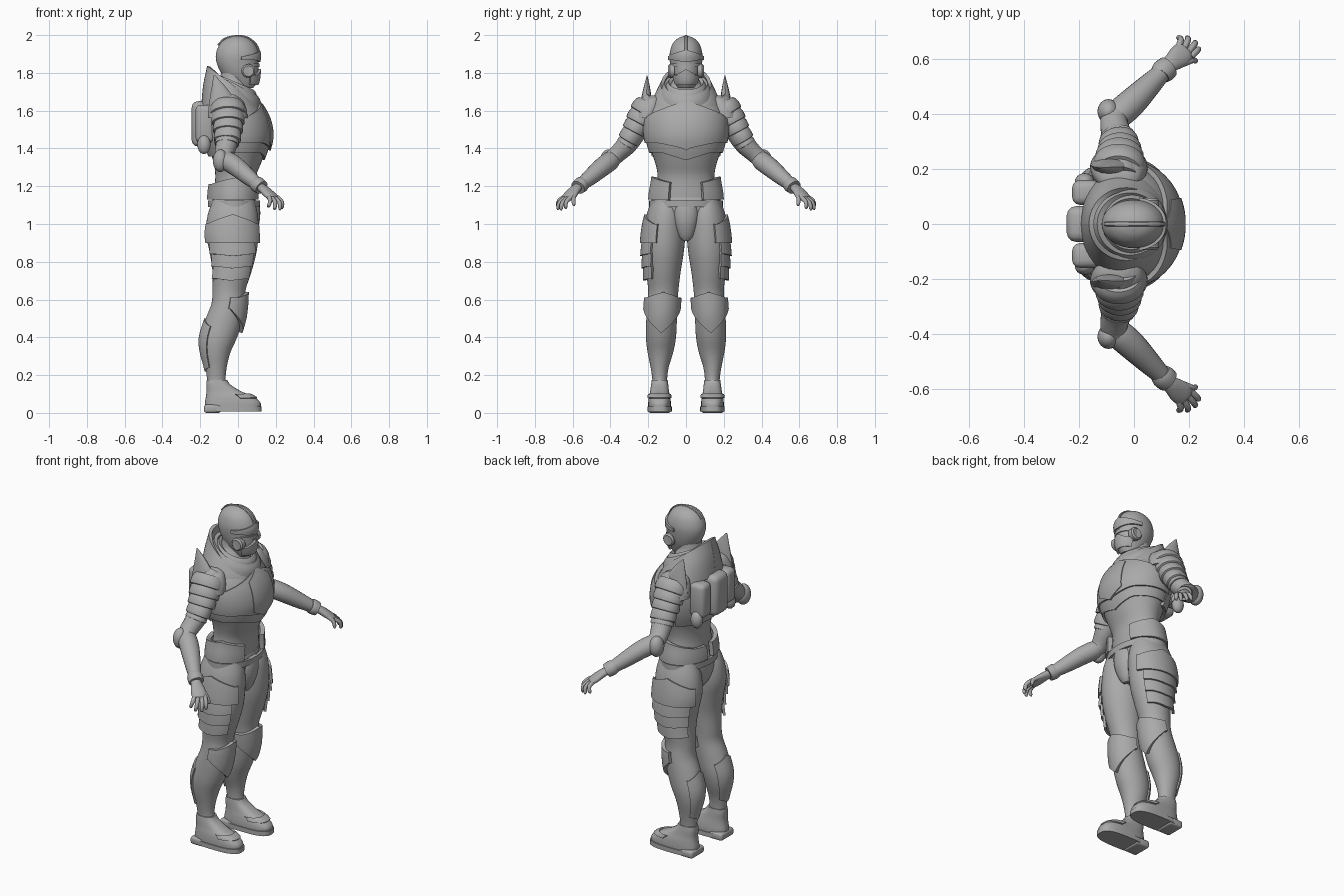
import bpy, bmesh, math
from mathutils import Vector

if "Cube" in bpy.data.objects:
    bpy.data.objects.remove(bpy.data.objects["Cube"])

armor = bpy.data.materials.new("armor grey")
armor.diffuse_color = (0.4, 0.4, 0.4, 1)
armor.use_nodes = True
armor.node_tree.nodes["Principled BSDF"].inputs["Base Color"].default_value = armor.diffuse_color


def finish(name, bm, mirror=False, thick=0.0, angle=40):
    bmesh.ops.recalc_face_normals(bm, faces=bm.faces)
    me = bpy.data.meshes.new(name)
    bm.to_mesh(me)
    bm.free()
    me.materials.append(armor)
    ob = bpy.data.objects.new(name, me)
    bpy.context.collection.objects.link(ob)
    if thick:
        m = ob.modifiers.new("thickness", 'SOLIDIFY')
        m.thickness, m.offset = thick, 0
    if mirror:
        m = ob.modifiers.new("mirror", 'MIRROR')
        m.use_axis = (False, True, False)
        m.use_mirror_merge = False
    bpy.ops.object.select_all(action='DESELECT')
    ob.select_set(True)
    bpy.context.view_layer.objects.active = ob
    bpy.ops.object.convert(target='MESH')
    bpy.ops.object.shade_smooth_by_angle(angle=math.radians(angle))
    return ob


def curve(rows, sub=4):
    """Catmull-Rom through rows of numbers."""
    out = []
    for i in range(len(rows) - 1):
        a, b, c, d = (rows[max(0, min(len(rows) - 1, i + k))] for k in (-1, 0, 1, 2))
        for s in range(sub):
            t = s / sub
            out.append(tuple(0.5 * (2*q + (r-p)*t + (2*p-5*q+4*r-w)*t*t + (3*q-p-3*r+w)*t**3)
                             for p, q, r, w in zip(a, b, c, d)))
    return out + [tuple(rows[-1])]


def skin(name, rings, closed=True, caps=True, **kw):
    bm = bmesh.new()
    vs = [[bm.verts.new(p) for p in r] for r in rings]
    n = len(vs[0])
    for a, b in zip(vs, vs[1:]):
        for i in range(n if closed else n - 1):
            j = (i + 1) % n
            bm.faces.new((a[i], a[j], b[j], b[i]))
    if closed and caps:
        bm.faces.new(vs[0])
        bm.faces.new(vs[-1])
    return finish(name, bm, **kw)


def on_row(row, a, p=1.0, grow=0.0):
    """Point at angle a (0 = forward) on a row (z, x0, x1, y0, y1)."""
    z, x0, x1, y0, y1 = row
    c, s = math.cos(a), math.sin(a)
    c, s = math.copysign(abs(c)**p, c), math.copysign(abs(s)**p, s)
    return ((x0+x1)/2 + ((x1-x0)/2 + grow)*c, (y0+y1)/2 + ((y1-y0)/2 + grow)*s, z)


def loft(name, rows, p=1.0, n=40, **kw):
    return skin(name, [[on_row(r, 2*math.pi*i/n, p) for i in range(n)] for r in curve(rows)], **kw)


def sample(rows, z):
    for a, b in zip(rows, rows[1:]):
        if z <= b[0]:
            break
    t = max(0, min(1, (z - a[0]) / (b[0] - a[0])))
    return (z,) + tuple(u + (v-u)*t for u, v in zip(a[1:], b[1:]))


def plate(name, rows, low, high, arc, grow=.012, flare=0.0, thick=.018, p=1.0, n=36, **kw):
    """Armor plate hugging a body; low and high edges are functions of angle in degrees."""
    dense = curve(rows, 6)
    rings = []
    for k in range(9):
        t, ring = k / 8, []
        for i in range(n + 1):
            d = arc[0] + (arc[1]-arc[0])*i/n
            z = low(d)*(1-t) + high(d)*t
            ring.append(on_row(sample(dense, z), math.radians(d), p, grow + flare*(1-t)))
        rings.append(ring)
    return skin(name, rings, closed=False, thick=thick, **kw)


def limb(name, rows, n=20, sub=4, **kw):
    """Tube along rows (x, y, z, horizontal radius, other radius)."""
    pts, rings = curve(rows, sub), []
    for i, r in enumerate(pts):
        t = Vector(pts[min(i+1, len(pts)-1)][:3]) - Vector(pts[max(i-1, 0)][:3])
        u = t.cross(Vector((0, 0, 1))).normalized()
        v = u.cross(t).normalized()
        rings.append([Vector(r[:3]) + u*r[3]*math.cos(b) + v*r[4]*math.sin(b)
                      for b in (2*math.pi*k/n for k in range(n))])
    return skin(name, rings, **kw)


def blob(name, c, s, box=False, **kw):
    bm = bmesh.new()
    if box:
        bmesh.ops.create_cube(bm, size=2)
    else:
        bmesh.ops.create_uvsphere(bm, u_segments=24, v_segments=14, radius=1)
    for v in bm.verts:
        v.co = Vector(c) + Vector([a*b for a, b in zip(v.co, s)])
    if box:
        bmesh.ops.bevel(bm, geom=bm.edges[:], offset=min(s)*.6, segments=3, profile=.5, affect='EDGES')
    return finish(name, bm, **kw)


def sym(rows):
    return [(z, a, b, -w, w) for z, a, b, w in rows]


def vee(base, depth, width, mid=0):
    return lambda d: base + depth*max(0, 1 - abs(d - mid)/width)


def flat(z):
    return lambda d: z


# Torso and pelvis
TORSO = sym([(1.05, -.13, .085, .165), (1.15, -.13, .09, .165), (1.25, -.12, .095, .15),
             (1.33, -.13, .125, .165), (1.40, -.155, .15, .19), (1.47, -.17, .163, .205),
             (1.55, -.175, .15, .205), (1.62, -.165, .115, .185), (1.69, -.13, .06, .13),
             (1.75, -.10, .045, .075), (1.80, -.09, .045, .065)])
loft("torso", TORSO)
loft("pelvis", sym([(.92, -.08, .04, .03), (.97, -.13, .08, .09), (1.04, -.15, .095, .165),
                    (1.10, -.145, .098, .19), (1.14, -.13, .09, .175)]))
plate("chest_plate", TORSO, vee(1.43, -.03, 40), vee(1.56, .09, 75), (-115, 115), grow=.012)
plate("chest_center", TORSO, vee(1.44, -.05, 26), vee(1.60, .055, 26), (-24, 24), grow=.02, thick=.012)
plate("rib_plate", TORSO, vee(1.38, -.04, 40), vee(1.43, -.03, 40), (-130, 130), grow=.004, thick=.016)
plate("back_plate", TORSO, flat(1.36), flat(1.62), (110, 250), grow=.008)
plate("waist_guard", TORSO, flat(1.13), vee(1.21, .04, 70, 80), (28, 172), grow=.022, thick=.025, mirror=True)
plate("belt", TORSO, flat(1.09), flat(1.125), (-180, 180), grow=.022, thick=.014)
loft("groin_guard", sym([(.91, .05, .07, .015), (.94, .03, .09, .04), (1.0, .02, .112, .06),
                         (1.06, .03, .118, .065), (1.11, .05, .112, .052), (1.125, .06, .10, .04)]))

# Backpack
blob("backpack", (-.19, 0, 1.53), (.055, .065, .12), box=True)
blob("backpack_side", (-.175, .115, 1.53), (.05, .045, .10), box=True, mirror=True)
blob("backpack_pod", (-.18, .155, 1.42), (.035, .03, .05), mirror=True)

# Collar: wide ring raised at the back, with rolled scarf layers inside
def slanted(name, rows, tilt, thick, arc=(-180, 180)):
    rings = []
    for k, r in enumerate(curve(rows)):
        ring = []
        for i in range(49):
            a = math.radians(arc[0] + (arc[1]-arc[0])*i/48)
            x, y, z = on_row(r, a)
            ring.append((x, y, z - tilt[0]*math.cos(a) - tilt[1]*math.cos(a)*k/(4*len(rows)-4)))
        rings.append(ring)
    skin(name, rings, closed=False, thick=thick)

slanted("collar", sym([(1.60, -.185, .115, .19), (1.67, -.175, .115, .16), (1.73, -.155, .10, .125)]),
        (.03, .075), .018)
slanted("scarf_outer", sym([(1.64, -.14, .11, .14), (1.70, -.14, .11, .125), (1.735, -.125, .095, .105)]),
        (.05, .01), .02)
slanted("scarf_inner", sym([(1.66, -.115, .09, .11), (1.72, -.115, .09, .10), (1.745, -.10, .075, .085)]),
        (.04, .0), .02)

# Head and helmet
HEAD = sym([(1.72, -.04, .08, .045), (1.75, -.06, .10, .058), (1.80, -.09, .108, .076),
            (1.85, -.112, .108, .085), (1.90, -.117, .112, .087), (1.95, -.098, .09, .073),
            (1.98, -.065, .058, .047), (1.993, -.03, .024, .02), (1.996, -.008, .004, .005)])
loft("head", HEAD)
plate("brow", HEAD, vee(1.87, -.012, 50), vee(1.89, .03, 70), (-80, 80), grow=.004, thick=.012)
plate("visor", HEAD, flat(1.83), flat(1.85), (-55, 55), grow=.002, thick=.008)
plate("mouth_guard", HEAD, flat(1.74), vee(1.79, .03, 35), (-60, 60), grow=.006, thick=.014)
limb("crest", [(.116, 0, 1.90, .008, .006), (.094, 0, 1.952, .009, .006), (.045, 0, 1.988, .009, .006),
               (-.01, 0, 1.995, .009, .005), (-.07, 0, 1.98, .009, .006), (-.105, 0, 1.945, .008, .006)], n=8)
limb("ear_disc", [(.055, .06, 1.81, .036, .036), (.055, .086, 1.81, .036, .036),
                  (.055, .094, 1.81, .028, .028), (.055, .088, 1.81, .018, .018)], sub=1, n=28, mirror=True)

# Arms
limb("upper_arm", [(-.05, .16, 1.64, .07, .07), (-.052, .22, 1.58, .08, .072), (-.053, .26, 1.51, .072, .065),
                   (-.06, .31, 1.425, .058, .055), (-.073, .375, 1.36, .05, .046), (-.05, .41, 1.325, .05, .048)],
     mirror=True)
limb("forearm", [(-.08, .375, 1.36, .036, .036), (-.055, .40, 1.335, .052, .05), (-.005, .445, 1.30, .052, .05),
                 (.06, .51, 1.245, .042, .042), (.115, .565, 1.20, .031, .031)], mirror=True)
limb("wrist_cuff", [(.095, .542, 1.217, .038, .038), (.105, .555, 1.208, .044, .042),
                    (.125, .572, 1.193, .042, .038)], sub=2, mirror=True)
blob("elbow_pad", (-.093, .41, 1.335), (.04, .045, .06), mirror=True)

# Shoulder armor: overlapping bands that flare toward the elbow
path = curve([(-.055, .19, 1.635), (-.053, .235, 1.565), (-.053, .275, 1.49), (-.06, .315, 1.42)], 10)
for i in range(5):
    a, m, b = path[i*6], path[min(30, i*6 + 4)], path[min(30, i*6 + 8)]
    r = .094 - .0075*i
    limb(f"shoulder_band_{i+1}", [(*a, r*.86, r*.74), (*m, r, r*.86), (*b, r*1.0, r*.84), (*b, r*.8, r*.7)],
         sub=3, n=28, mirror=True)
loft("shoulder_cap", [(1.56, -.16, .05, .13, .285), (1.61, -.155, .045, .12, .275),
                      (1.66, -.13, .02, .12, .235), (1.68, -.08, -.02, .14, .19)], mirror=True)
loft("shoulder_spike", [(1.58, -.16, .0, .18, .25), (1.66, -.15, -.02, .182, .238),
                        (1.72, -.14, -.06, .19, .225), (1.785, -.13, -.12, .204, .208)], n=12, mirror=True)

# Hands
limb("palm", [(.105, .56, 1.205, .024, .022), (.135, .585, 1.185, .032, .022), (.165, .61, 1.158, .042, .021),
              (.187, .63, 1.138, .038, .017), (.192, .635, 1.134, .025, .010)], mirror=True)
for i, (k, t) in enumerate([((.207, .608, 1.142), (.237, .64, 1.083)), ((.195, .622, 1.14), (.225, .665, 1.075)),
                            ((.18, .636, 1.14), (.195, .682, 1.077)), ((.163, .643, 1.145), (.162, .682, 1.09)),
                            ((.17, .58, 1.165), (.23, .595, 1.098))]):
    k, t = Vector(k), Vector(t)
    mid = k.lerp(t, .55) + Vector((.008, .008, .008))
    limb(f"finger_{i+1}" if i < 4 else "thumb",
         [(*k, .012, .012), (*mid, .0115, .0115), (*k.lerp(t, .92), .009, .009), (*t, .002, .002)],
         n=10, sub=3, mirror=True)

# Legs
LEG = [(.10, -.16, -.05, .095, .18), (.17, -.163, -.065, .10, .178), (.24, -.173, -.06, .092, .187),
       (.32, -.195, -.04, .068, .203), (.40, -.20, -.005, .053, .212), (.50, -.17, .025, .048, .21),
       (.58, -.14, .035, .045, .205), (.65, -.135, .04, .04, .20), (.75, -.135, .072, .028, .212),
       (.85, -.15, .098, .012, .222), (.95, -.17, .108, .004, .222), (1.05, -.16, .105, .008, .208),
       (1.13, -.13, .085, .03, .18)]
loft("leg", LEG, mirror=True)
plate("knee_guard", LEG, vee(.55, -.125, 80), vee(.61, .03, 60), (-85, 85), grow=.01, thick=.02, mirror=True)
plate("calf_guard", LEG, vee(.24, -.02, 50, 180), vee(.46, .04, 50, 180), (125, 235), grow=.002, thick=.012,
      mirror=True)
for i, z in enumerate((.71, .775, .84)):
    plate(f"thigh_band_{i+1}", LEG, vee(z, -.01, 40, 90), flat(z + .075), (35, 150), grow=.003,
          flare=.012, thick=.014, mirror=True)
plate("hip_plate", LEG, flat(.90), vee(1.0, .05, 60, 90), (20, 160), grow=.006, flare=.008, thick=.014,
      mirror=True)

# Boots
loft("boot", [(.03, -.175, .12, .08, .20), (.055, -.175, .118, .08, .20), (.085, -.17, .085, .084, .197),
              (.115, -.167, .015, .09, .19), (.15, -.168, -.04, .094, .185), (.175, -.165, -.058, .097, .181)],
     p=.75, mirror=True)
loft("sole", [(.008, -.18, .125, .075, .205), (.035, -.18, .125, .075, .205)], p=.7, mirror=True)
blob("heel", (-.135, .14, .022), (.045, .06, .022), box=True, mirror=True)
plate("boot_strap", [(.05, -.175, .12, .08, .20), (.085, -.17, .085, .084, .197), (.115, -.167, .015, .09, .19)],
      flat(.078), flat(.098), (-75, 75), grow=.004, thick=.01, p=.75, mirror=True)
